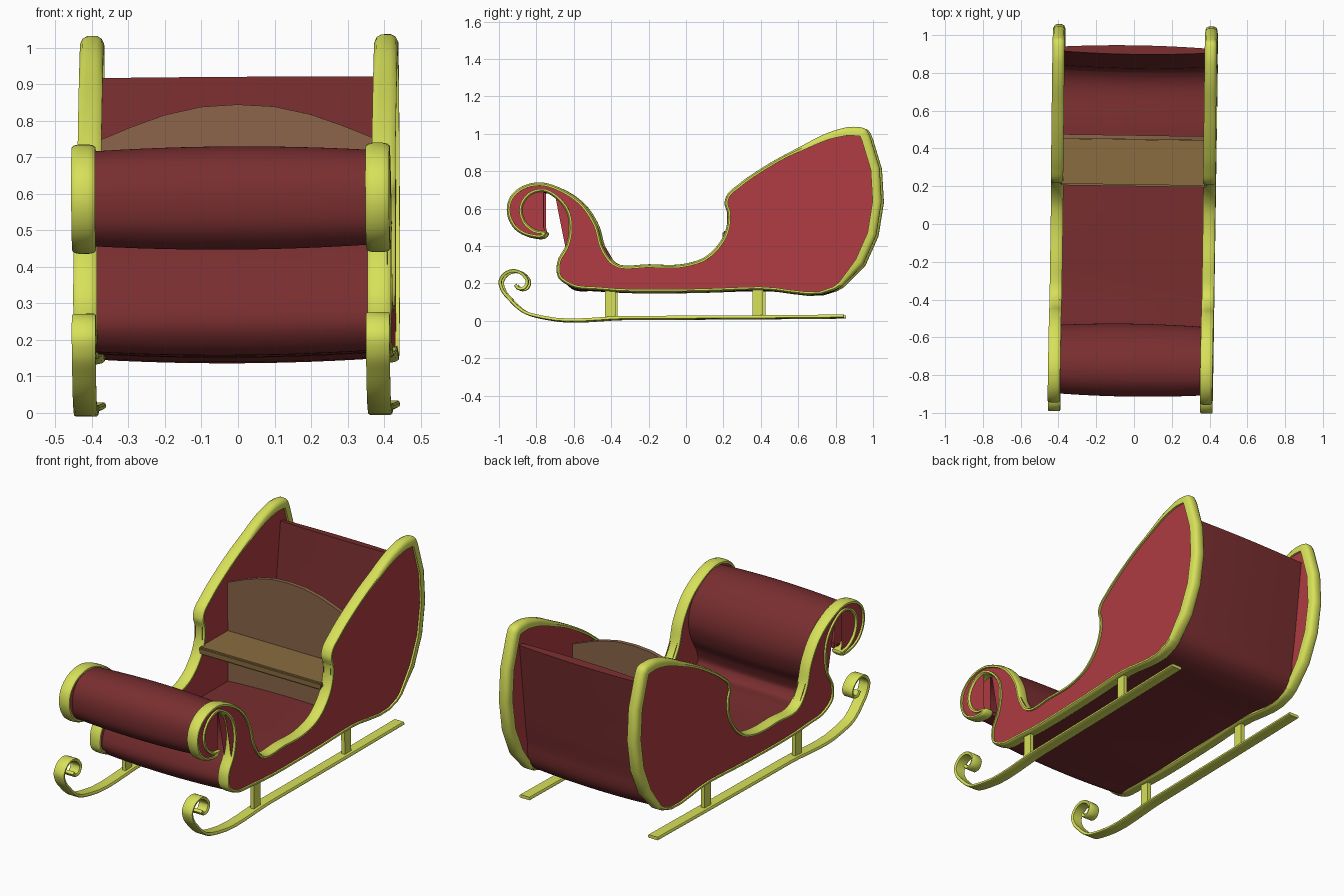
import bpy, bmesh, math
from mathutils import Vector, Matrix

if "Cube" in bpy.data.objects:
    bpy.data.objects.remove(bpy.data.objects["Cube"])

# the whole sleigh sits slightly turned
TURN = Matrix.Translation((-0.004, 0, 0)) @ Matrix.Rotation(-0.015, 4, 'Z') @ Matrix.Rotation(-0.006, 4, 'Y')


def material(name, rgb):
    m = bpy.data.materials.new(name)
    m.diffuse_color = (*rgb, 1)
    m.use_nodes = True
    m.node_tree.nodes["Principled BSDF"].inputs["Base Color"].default_value = m.diffuse_color
    return m


RED = material("panel_red", (0.43, 0.045, 0.055))
DARK = material("shell_red", (0.19, 0.027, 0.029))
GOLD = material("gold", (0.68, 0.75, 0.10))
WOOD = material("seat_wood", (0.25, 0.15, 0.05))
BOARD = material("board_wood", (0.26, 0.13, 0.068))


def finish(name, bm, mat):
    bmesh.ops.recalc_face_normals(bm, faces=bm.faces)
    bm.transform(TURN)
    me = bpy.data.meshes.new(name)
    bm.to_mesh(me)
    bm.free()
    me.materials.append(mat)
    ob = bpy.data.objects.new(name, me)
    bpy.context.collection.objects.link(ob)
    bpy.ops.object.select_all(action='DESELECT')
    ob.select_set(True)
    bpy.context.view_layer.objects.active = ob
    bpy.ops.object.shade_smooth_by_angle(angle=math.radians(40))
    return ob


def spline(points, closed=False, steps=6):
    """Smooth curve through the points; returns (position, left normal) pairs."""
    p = [Vector(q) for q in points]
    n = len(p)
    get = (lambda i: p[i % n]) if closed else (lambda i: p[max(0, min(n - 1, i))])

    def tangent(i):
        a, b = get(i) - get(i - 1), get(i + 1) - get(i)
        if a.length < 1e-6 or b.length < 1e-6:
            return (a + b).normalized()
        return (a.normalized() * b.length + b.normalized() * a.length) / (a.length + b.length)

    out = []
    for i in range(n if closed else n - 1):
        a, b = get(i), get(i + 1)
        d = (b - a).length
        ta, tb = tangent(i) * d, tangent(i + 1) * d
        for s in range(steps):
            t = s / steps
            out.append(a * (2*t**3 - 3*t*t + 1) + ta * (t**3 - 2*t*t + t)
                       + b * (3*t*t - 2*t**3) + tb * (t**3 - t*t))
    if not closed:
        out.append(p[-1])
    m = len(out)
    res = []
    for i in range(m):
        a = out[(i - 1) % m] if closed else out[max(0, i - 1)]
        b = out[(i + 1) % m] if closed else out[min(m - 1, i + 1)]
        t = (b - a).normalized()
        res.append((out[i], Vector((-t.y, t.x))))
    return res


def sweep(name, path, section, mat, x0=0.0, closed=False, thick=lambda p: 1.0):
    """Sweep a closed (x, normal offset) section along a path in the yz plane."""
    bm = bmesh.new()
    rows = []
    for p, nrm in path:
        t = thick(p)
        q = [p + nrm * off * t for _, off in section]
        rows.append([bm.verts.new((x0 + s[0], c.x, c.y)) for s, c in zip(section, q)])
    k, m = len(section), len(rows)
    for i in range(m if closed else m - 1):
        a, b = rows[i], rows[(i + 1) % m]
        for j in range(k):
            bm.faces.new((a[j], a[(j + 1) % k], b[(j + 1) % k], b[j]))
    if not closed:
        bm.faces.new(rows[0])
        bm.faces.new(rows[-1])
    return finish(name, bm, mat)


def prism(name, pts, axis, lo, hi, mat):
    """Extrude a polygon along x (points are y,z) or y (points are x,z)."""
    bm = bmesh.new()
    place = (lambda a, b, d: (d, a, b)) if axis == 'X' else (lambda a, b, d: (a, d, b))
    va = [bm.verts.new(place(a, b, lo)) for a, b in pts]
    vb = [bm.verts.new(place(a, b, hi)) for a, b in pts]
    bmesh.ops.triangulate(bm, faces=[bm.faces.new(va), bm.faces.new(vb)])
    for i in range(len(pts)):
        j = (i + 1) % len(pts)
        bm.faces.new((va[i], va[j], vb[j], vb[i]))
    return finish(name, bm, mat)


def box(name, x, y, z, mat, bevel=0.0):
    bm = bmesh.new()
    bmesh.ops.create_cube(bm, size=1)
    for v in bm.verts:
        v.co = [r[0] + (c + 0.5) * (r[1] - r[0]) for r, c in zip((x, y, z), v.co)]
    if bevel:
        bmesh.ops.bevel(bm, geom=bm.edges[:], offset=bevel, segments=2, affect='EDGES')
    return finish(name, bm, mat)


# side outline: back top, along the top edge, round the front scroll, back underneath
OUTLINE = [(.993, .975), (.97, 1.02), (.90, 1.035), (.80, 1.015), (.61, .925), (.42, .82),
           (.29, .73), (.222, .665), (.212, .625), (.226, .575), (.21, .46), (.165, .39),
           (.10, .335), (.01, .305), (-.19, .30), (-.38, .312), (-.43, .38), (-.47, .51),
           (-.54, .62), (-.65, .70), (-.78, .738), (-.89, .705), (-.94, .65), (-.952, .58),
           (-.91, .487), (-.835, .446), (-.745, .452), (-.738, .468), (-.80, .487), (-.85, .53),
           (-.866, .605), (-.825, .667), (-.755, .685), (-.69, .65), (-.635, .58), (-.62, .487),
           (-.635, .406), (-.683, .31), (-.678, .23), (-.61, .18), (-.46, .16), (.02, .15),
           (.40, .162), (.80, .160), (.843, .185)]
outline = spline(OUTLINE, closed=True, steps=5)


def trim_thickness(p):
    u = max(0, min(1, (p.x - .55) / .35)) * max(0, min(1, (p.y - .14) / .15))
    return .018 + .030 * u


TRIM = [(-.0325, 1), (-.0325, .45), (-.026, .15), (-.013, 0), (.013, 0),
        (.026, .15), (.0325, .45), (.0325, 1)]

RUNNER = [(.85, .022), (.4, .018), (-.3, .015), (-.76, .016), (-.86, .045), (-.935, .11),
          (-.978, .165), (-.988, .21), (-.962, .25), (-.915, .266), (-.865, .245),
          (-.842, .205), (-.858, .174), (-.89, .170), (-.908, .19)]
STRIP = [(-.0325, -.003), (-.028, -.009), (.028, -.009), (.0325, -.003),
         (.0325, .005), (.028, .008), (-.028, .008), (-.0325, .005)]
runner = spline(RUNNER, steps=6)

for side, s in (("left", -1), ("right", 1)):
    x = s * .403
    # side panel inside its gold edge trim
    prism(side + "_side_panel", [p + n * trim_thickness(p) * .4 for p, n in outline],
          'X', x - .022, x + .022, RED)
    sweep(side + "_edge_trim", outline, TRIM, GOLD, x, True, trim_thickness)
    # runner with scrolled front and its two posts
    sweep(side + "_runner", runner, STRIP, GOLD, x)
    for label, y in (("front", -.4), ("back", .39)):
        box(f"{side}_{label}_post", (x - .011, x + .011), (y - .028, y + .028), (.015, .165), GOLD)

# body shell: front roll, dash, floor and back in one slightly barrelled sheet
SHELL = [(-.77, .478), (-.83, .473), (-.875, .51), (-.89, .58), (-.875, .645), (-.83, .69),
         (-.77, .706), (-.69, .69), (-.62, .64), (-.57, .57), (-.552, .48), (-.575, .39),
         (-.62, .31), (-.635, .24), (-.60, .192), (-.5, .182), (0, .180), (.5, .182),
         (.79, .184), (.822, .21), (.85, .35), (.89, .65), (.922, .918)]
us = [i / 6 for i in range(-6, 7)]
half = [(.388 * u, .012 + .012 * (1 - u * u)) for u in us]
sweep("body_shell", spline(SHELL, steps=6), half + [(x, -o) for x, o in reversed(half)], DARK)

# seat plank and arched backrest board
box("seat", (-.388, .388), (.20, .455), (.435, .478), WOOD, .008)
arch = [(.388, .745), (.29, .785), (.2, .817), (.1, .839), (0, .845),
        (-.1, .839), (-.2, .817), (-.29, .785), (-.388, .745)]
prism("backrest", [(-.388, .19), (.388, .19)] + arch, 'Y', .448, .47, BOARD)
